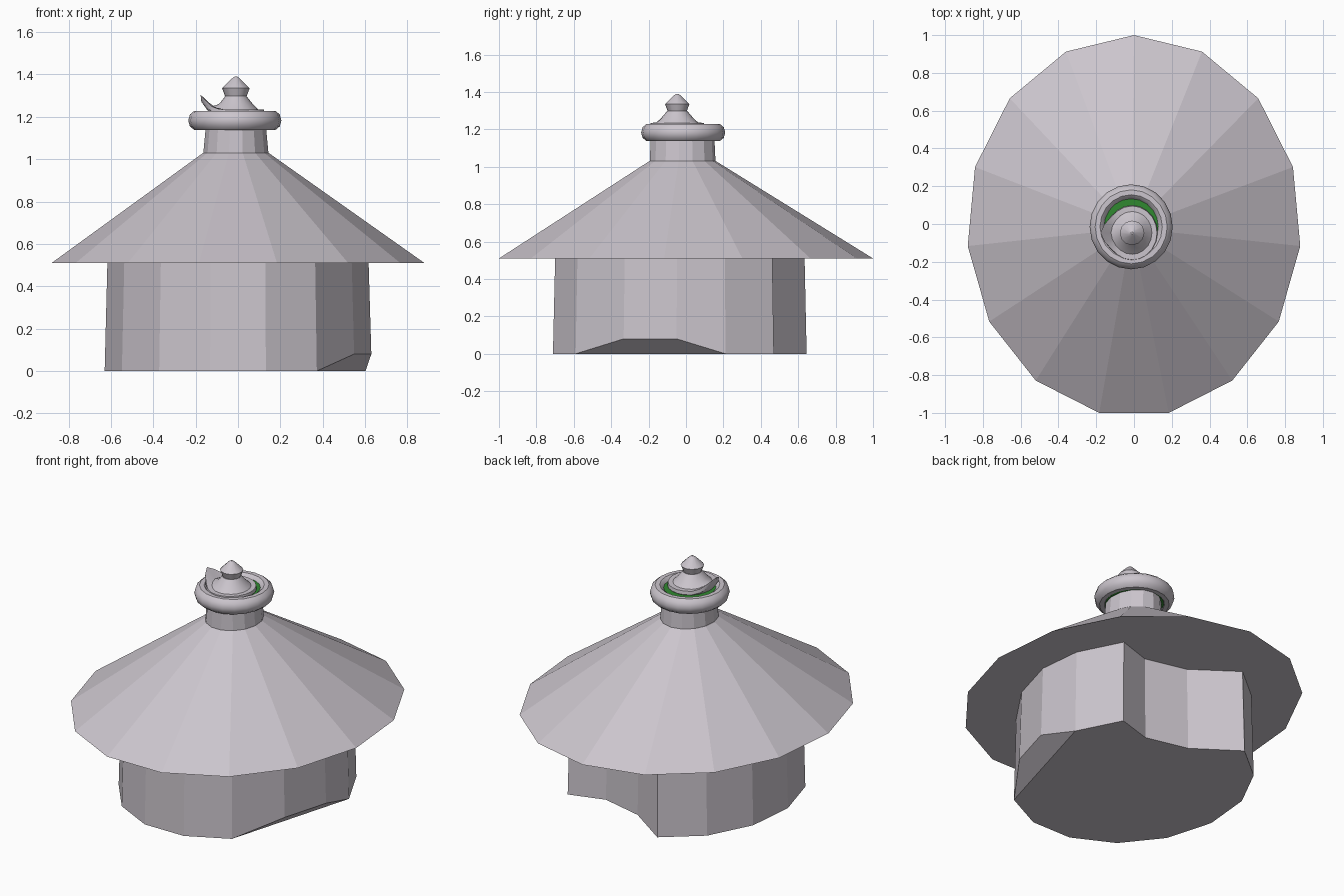
import bpy, math
from math import sin, cos, pi

if "Cube" in bpy.data.objects:
    bpy.data.objects.remove(bpy.data.objects["Cube"])


def material(name, col):
    m = bpy.data.materials.new(name)
    m.diffuse_color = (*col, 1)
    m.use_nodes = True
    m.node_tree.nodes["Principled BSDF"].inputs["Base Color"].default_value = m.diffuse_color
    return m


GREY = material("pale_lilac_grey", (0.60, 0.56, 0.61))
GREEN = material("leaf_green", (0.03, 0.25, 0.03))


def loft(name, loops, mat, caps=True, closed=False):
    """Skin a stack of equal-length point loops (bottom to top)."""
    n = len(loops[0])
    verts = [p for loop in loops for p in loop]
    faces = []
    count = len(loops)
    for j in range(count if closed else count - 1):
        a, b = j * n, ((j + 1) % count) * n
        faces += [(a + i, a + (i + 1) % n, b + (i + 1) % n, b + i) for i in range(n)]
    if caps and not closed:
        faces.append(tuple(reversed(range(n))))
        faces.append(tuple(range((count - 1) * n, count * n)))
    me = bpy.data.meshes.new(name)
    me.from_pydata(verts, [], faces)
    me.materials.append(mat)
    ob = bpy.data.objects.new(name, me)
    bpy.context.collection.objects.link(ob)
    return ob


def oval(n, rx, ry, z, cx=0, cy=0):
    """Counter-clockwise oval with its first corner at the back (+y)."""
    return [(cx - rx * sin(2 * pi * i / n), cy + ry * cos(2 * pi * i / n), z)
            for i in range(n)]


def smooth(ob, angle):
    bpy.ops.object.select_all(action='DESELECT')
    ob.select_set(True)
    bpy.context.view_layer.objects.active = ob
    bpy.ops.object.shade_smooth_by_angle(angle=math.radians(angle))


# round wall: 15 sides, back recess, and a lifted lower edge on the right
def wall_loop(rx, ry, z):
    pts = [list(p) for p in oval(15, rx, ry, z, 0, -0.01)]
    for i in (0, 14):
        pts[i][1] -= 0.24
    for i in (10, 11):
        pts[i][1] += 0.035
        if z == 0:
            pts[i][2] = 0.08
    return [tuple(p) for p in pts]


wall = loft("wall", [wall_loop(0.633, 0.717, 0), wall_loop(0.62, 0.705, 0.51)], GREY, caps=False)
# floor: flat main part plus the sloping strip under the lifted edge
me = bpy.data.meshes.new("floor")
base = wall_loop(0.633, 0.717, 0)
me.from_pydata(base, [], [tuple(i for i in reversed(range(15)) if i not in (10, 11)),
                          (12, 11, 10, 9)])
me.materials.append(GREY)
bpy.context.collection.objects.link(bpy.data.objects.new("floor", me))

# conical roof
loft("roof", [oval(15, 0.885, 1.011, 0.51, 0, -0.011),
              oval(15, 0.155, 0.18, 1.03, -0.01, -0.02)], GREY)

# neck on the roof
loft("neck", [oval(15, 0.155, 0.178, 1.025, -0.01, -0.02),
              oval(15, 0.143, 0.172, 1.15, -0.01, -0.02)], GREY)

# green lining inside the ring
loft("ring_lining", [oval(20, 0.165, 0.175, 1.14, -0.015, -0.015),
                     oval(20, 0.15, 0.155, 1.21, -0.015, -0.015)], GREEN)

# thick ring around the neck
ring = loft("ring", [oval(20, 0.178 + 0.042 * cos(t), 0.183 + 0.042 * cos(t),
                          1.183 + 0.048 * sin(t), -0.015, -0.015)
                     for t in [2 * pi * k / 10 for k in range(10)]],
            GREY, closed=True)
smooth(ring, 40)


# lid with a lifted, pointed lip on the left
def lid_loop(r, z, lip=0.0):
    pts = []
    for i in range(20):
        a = 2 * pi * i / 20
        p = max(0, -cos(a)) ** 8 * lip
        pts.append((-0.01 + (r + 0.035 * p) * cos(a),
                    -0.047 + r * 1.08 * sin(a), z + 0.07 * p))
    return pts


lid = loft("lid", [lid_loop(0.105, 1.19), lid_loop(0.135, 1.215, 0.8),
                   lid_loop(0.132, 1.235, 1), lid_loop(0.105, 1.235, 0.2),
                   lid_loop(0.08, 1.26), lid_loop(0.05, 1.298)], GREY)
smooth(lid, 35)

# pointed knob
knob = loft("knob", [oval(12, r, r, z, -0.01, -0.047) for r, z in
                     ((0.05, 1.295), (0.065, 1.335), (0.02, 1.38), (0.006, 1.39))], GREY)
smooth(knob, 30)
